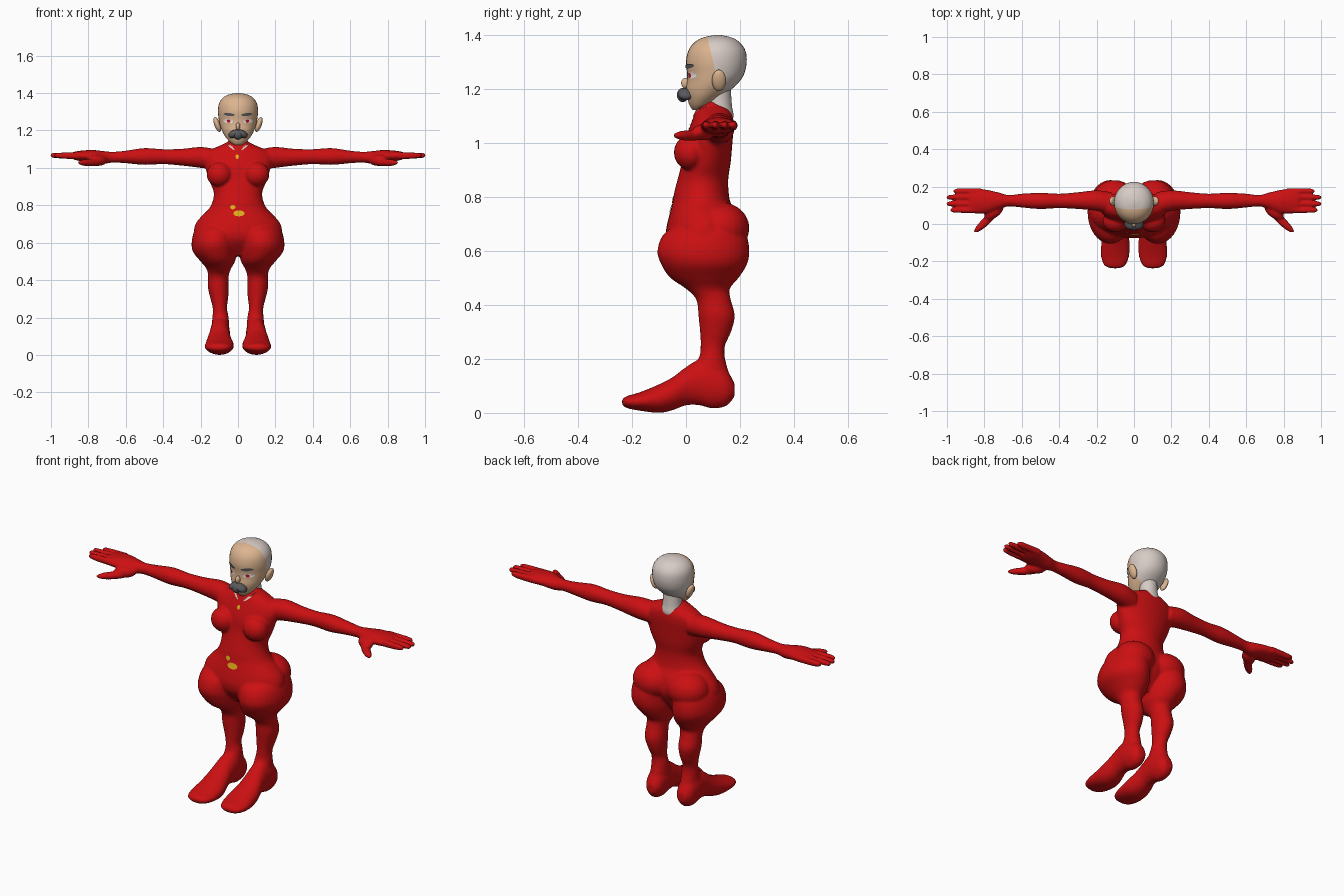
import bpy, bmesh, math
from mathutils import Vector, Matrix
from mathutils.bvhtree import BVHTree

cube = bpy.data.objects.get("Cube")
if cube:
    bpy.data.objects.remove(cube, do_unlink=True)


def material(name, rgb):
    mat = bpy.data.materials.new(name)
    mat.use_nodes = True
    mat.diffuse_color = (*rgb, 1)
    mat.node_tree.nodes["Principled BSDF"].inputs["Base Color"].default_value = (*rgb, 1)
    return mat


RED = material("suit red", (0.6, 0.005, 0.006))
SKIN = material("skin tan", (0.72, 0.46, 0.28))
HAIR = material("pale grey", (0.68, 0.6, 0.56))
GREY = material("dark grey", (0.1, 0.1, 0.11))
GOLD = material("gold", (0.75, 0.42, 0.01))
WHITE = material("eye white", (0.9, 0.9, 0.9))

SEGMENTS = 32
AXES = {"x": (1, 2, 0), "y": (0, 2, 1), "z": (0, 1, 2)}


def smooth_rows(rows, steps=4):
    """Catmull-Rom interpolation between the cross-sections."""
    rows = [Vector(r) for r in rows]
    out = []
    for i in range(len(rows) - 1):
        a, b = rows[max(i - 1, 0)], rows[i]
        c, d = rows[i + 1], rows[min(i + 2, len(rows) - 1)]
        for s in range(steps):
            t = s / steps
            out.append(0.5 * (2 * b + (c - a) * t + (2 * a - 5 * b + 4 * c - d) * t ** 2
                              + (3 * b - a - 3 * c + d) * t ** 3))
    return out + [rows[-1]]


def loft(bm, axis, rows):
    """Closed skin over ellipses; a row is position, low and high of both cross axes."""
    ia, ib, it = AXES[axis]
    rings = []
    for t, a0, a1, b0, b1 in smooth_rows(rows):
        ring = []
        for k in range(SEGMENTS):
            ang = math.tau * k / SEGMENTS
            p = [0, 0, 0]
            p[it] = t
            p[ia] = (a0 + a1) / 2 + (a1 - a0) / 2 * math.cos(ang)
            p[ib] = (b0 + b1) / 2 + (b1 - b0) / 2 * math.sin(ang)
            ring.append(bm.verts.new(p))
        rings.append(ring)
    for low, high in zip(rings, rings[1:]):
        for k in range(SEGMENTS):
            n = (k + 1) % SEGMENTS
            bm.faces.new((low[k], low[n], high[n], high[k]))
    bm.faces.new(rings[0])
    bm.faces.new(rings[-1])


def ellipsoid(bm, centre, radii, turn=0.0, axis="Z"):
    mat = (Matrix.Translation(centre) @ Matrix.Rotation(math.radians(turn), 4, axis)
           @ Matrix.Diagonal((*radii, 1)))
    bmesh.ops.create_uvsphere(bm, u_segments=24, v_segments=16, radius=1, matrix=mat)


def mirror_x(bm):
    copy = bmesh.ops.duplicate(bm, geom=bm.verts[:] + bm.edges[:] + bm.faces[:])["geom"]
    verts = [g for g in copy if isinstance(g, bmesh.types.BMVert)]
    bmesh.ops.scale(bm, vec=(-1, 1, 1), verts=verts)


def finish(name, bm, *mats):
    bmesh.ops.recalc_face_normals(bm, faces=bm.faces[:])
    mesh = bpy.data.meshes.new(name)
    bm.to_mesh(mesh)
    bm.free()
    for mat in mats:
        mesh.materials.append(mat)
    mesh.shade_smooth()
    obj = bpy.data.objects.new(name, mesh)
    bpy.context.collection.objects.link(obj)
    return obj


# Limbs of the left side
bm = bmesh.new()
loft(bm, "z", [  # thigh and shin
    (.70, .03, .21, -.03, .20), (.66, .006, .235, -.085, .225), (.60, .005, .248, -.106, .235),
    (.55, .006, .24, -.092, .226), (.50, .016, .20, -.058, .195), (.46, .038, .168, .0, .162),
    (.42, .05, .16, .038, .166), (.36, .049, .161, .046, .181), (.30, .053, .147, .052, .167),
    (.25, .059, .135, .054, .145), (.20, .05, .137, .046, .145), (.12, .045, .145, -.01, .168)])
loft(bm, "y", [  # foot
    (-.237, .075, .125, .03, .05), (-.22, .045, .16, .018, .062), (-.17, .026, .177, .008, .077),
    (-.10, .023, .174, .0, .106), (-.05, .033, .167, .01, .132), (.0, .043, .155, .028, .17),
    (.05, .043, .15, .028, .198), (.10, .043, .15, .016, .195), (.15, .05, .142, .026, .16),
    (.18, .07, .12, .06, .11)])
loft(bm, "x", [  # arm and palm
    (.12, .05, .17, .99, 1.1), (.2, .07, .18, 1.0, 1.112), (.3, .08, .17, 1.012, 1.102),
    (.4, .085, .162, 1.02, 1.1), (.5, .08, .167, 1.016, 1.106), (.6, .088, .162, 1.025, 1.092),
    (.67, .094, .155, 1.028, 1.086), (.72, .08, .168, 1.022, 1.09), (.78, .058, .182, 1.03, 1.096),
    (.84, .055, .19, 1.035, 1.092), (.88, .062, .186, 1.045, 1.086)])
for tip, y in ((.965, .176), (1.0, .143), (1.0, .108), (.98, .074)):  # fingers
    loft(bm, "x", [(.82, y - .015, y + .015, 1.045, 1.085),
                   (.92, y - .015, y + .015, 1.048, 1.083),
                   (tip - .01, y - .012, y + .012, 1.053, 1.08),
                   (tip + .002, y - .005, y + .005, 1.062, 1.072)])
ellipsoid(bm, (.79, .015, 1.028), (.09, .022, .02), -43)  # thumb
ellipsoid(bm, (.75, .065, 1.04), (.06, .032, .03), -35)
ellipsoid(bm, (.105, .13, .685), (.115, .105, .095))  # buttock
ellipsoid(bm, (.1, .015, .965), (.068, .06, .065))  # breast
mirror_x(bm)

# Torso
torso = [(1.155, .045, .07, .12), (1.14, .055, .05, .145), (1.12, .095, .035, .165),
         (1.09, .16, .025, .175), (1.05, .185, .01, .176), (1.0, .175, -.005, .172),
         (.93, .153, -.015, .166), (.87, .13, -.03, .157), (.82, .136, -.043, .158),
         (.78, .157, -.05, .165), (.74, .197, -.06, .185), (.70, .227, -.07, .195),
         (.65, .235, -.076, .195), (.60, .2, -.06, .17), (.53, .1, .0, .12)]
loft(bm, "z", [(z, -w, w, front, back) for z, w, front, back in torso])
body = finish("body_suit", bm, RED)

# Fuse limbs and torso into one skin
remesh = body.modifiers.new("fuse", "REMESH")
remesh.mode = "VOXEL"
remesh.voxel_size = 0.007
soften = body.modifiers.new("soften", "SMOOTH")
soften.factor = 0.5
soften.iterations = 4
graph = bpy.context.evaluated_depsgraph_get()
fused = bpy.data.meshes.new_from_object(body.evaluated_get(graph))
body.modifiers.clear()
body.data = fused
if not fused.materials:
    fused.materials.append(RED)
fused.shade_smooth()

# Neck
bm = bmesh.new()
loft(bm, "z", [(1.06, -.055, .055, .09, .165), (1.1, -.056, .056, .08, .176),
               (1.14, -.05, .05, .075, .17), (1.22, -.05, .05, .07, .165)])
finish("neck", bm, HAIR)

# Head, split by a slanted plane into face and scalp
bm = bmesh.new()
skull = [(1.122, .02, .025, .06), (1.14, .045, .013, .09), (1.17, .07, .004, .13),
         (1.2, .086, .0, .17), (1.23, .097, .004, .2), (1.26, .103, .004, .217),
         (1.3, .107, .0, .225), (1.34, .103, .008, .221), (1.37, .086, .028, .202),
         (1.39, .056, .06, .172), (1.4, .012, .105, .13)]
loft(bm, "z", [(z, -w, w, front, back) for z, w, front, back in skull])
edge, normal = Vector((0, .08, 1.39)), Vector((0, 1, .23))
bmesh.ops.bisect_plane(bm, geom=bm.verts[:] + bm.edges[:] + bm.faces[:],
                       plane_co=edge, plane_no=normal)
for face in bm.faces:
    face.material_index = int((face.calc_center_median() - edge).dot(normal) > 0)
head = finish("head", bm, SKIN, HAIR)

# Ears, nose and moustache
bm = bmesh.new()
ellipsoid(bm, (.111, .122, 1.232), (.016, .026, .042), 20, "Y")
mirror_x(bm)
finish("ears", bm, SKIN)
bm = bmesh.new()
ellipsoid(bm, (0, .0, 1.222), (.012, .018, .02))
finish("nose", bm, SKIN)
bm = bmesh.new()
ellipsoid(bm, (.02, .0, 1.182), (.033, .03, .02), 25, "Y")
mirror_x(bm)
ellipsoid(bm, (0, -.012, 1.178), (.026, .022, .026))
finish("moustache", bm, GREY)


def surface(obj):
    bm = bmesh.new()
    bm.from_mesh(obj.data)
    tree = BVHTree.FromBMesh(bm)
    bm.free()
    return tree


def patch(name, tree, x, z, rx, rz, mat, tilt=0, lift=.003):
    """Thin oval laid onto the front of a surface."""
    bm = bmesh.new()
    bmesh.ops.create_circle(bm, cap_ends=True, cap_tris=True, segments=20, radius=1)
    c, s = math.cos(math.radians(tilt)), math.sin(math.radians(tilt))
    for v in bm.verts:
        a, b = v.co.x * rx, v.co.y * rz
        px, pz = x + a * c - b * s, z + a * s + b * c
        hit = tree.ray_cast(Vector((px, -1, pz)), Vector((0, 1, 0)))[0]
        v.co = (px, (hit.y if hit else .05) - lift, pz)
    obj = finish(name, bm, mat)
    if obj.data.polygons[0].normal.y > 0:
        obj.data.flip_normals()


# Painted face and suit details
face_tree, suit_tree = surface(head), surface(body)
for side, label in ((1, "left"), (-1, "right")):
    patch(label + "_eye", face_tree, side * .052, 1.25, .026, .011, WHITE, side * 5)
    patch(label + "_iris", face_tree, side * .05, 1.25, .009, .009, RED, 0, .005)
    patch(label + "_brow", face_tree, side * .047, 1.285, .03, .008, GREY, side * 6, .005)
    patch(label + "_collar_edge", suit_tree, side * .04, 1.115, .03, .005, HAIR, side * 42)
patch("buckle", suit_tree, .005, .757, .03, .016, GOLD)
patch("buckle_stud", suit_tree, -.028, .79, .014, .012, GOLD)
patch("tie_pin", suit_tree, -.004, 1.06, .009, .012, GOLD)
